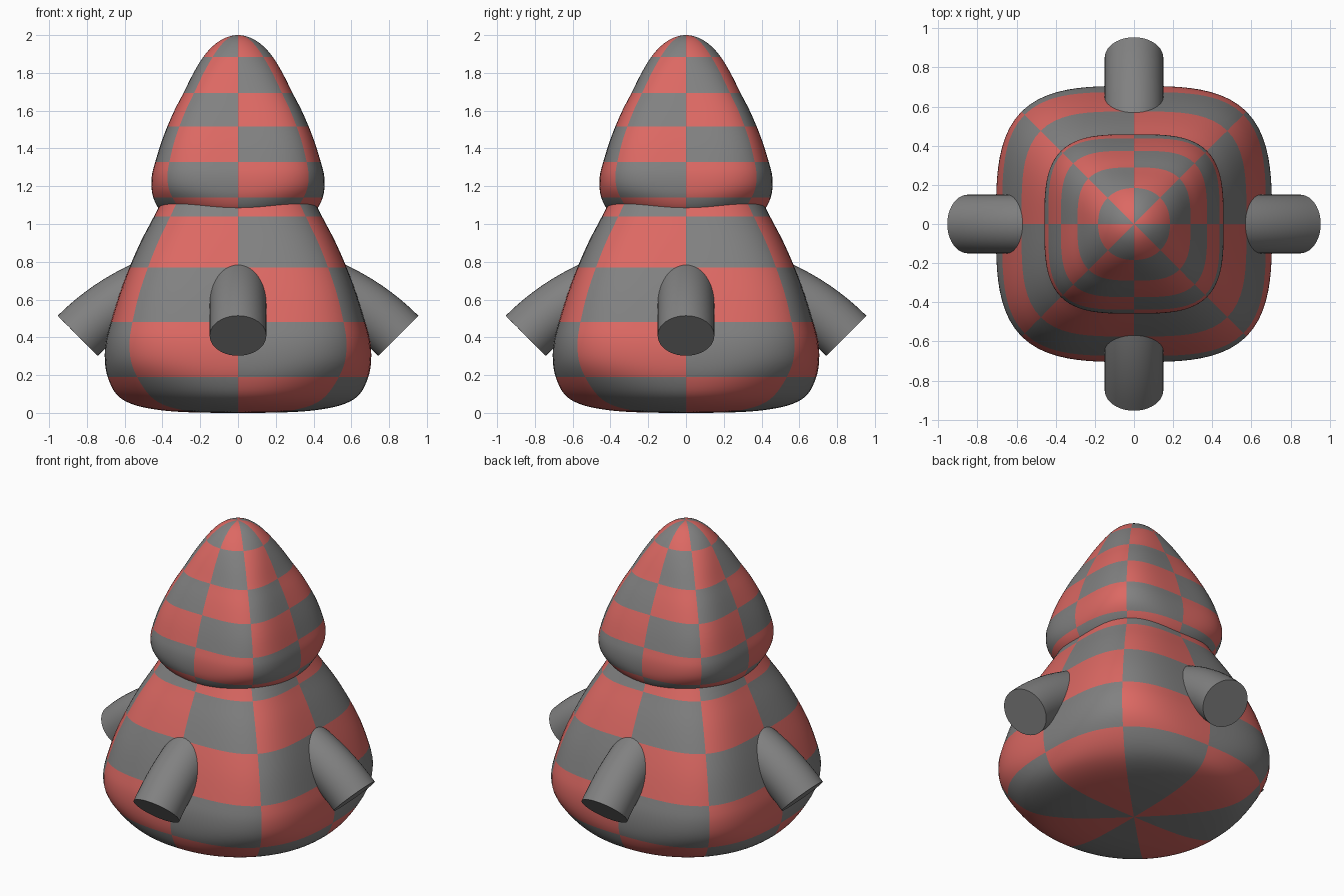
import bpy, bmesh, math
from mathutils import Vector

if "Cube" in bpy.data.objects:
    bpy.data.objects.remove(bpy.data.objects["Cube"])


def material(name, rgb):
    m = bpy.data.materials.new(name)
    m.diffuse_color = (*rgb, 1)
    m.use_nodes = True
    m.node_tree.nodes["Principled BSDF"].inputs["Base Color"].default_value = m.diffuse_color
    return m


GREY = material("grey", (0.22, 0.22, 0.22))
RED = material("soft red", (0.72, 0.14, 0.125))

# Lobe profile: half-width, height, squareness of the cross-section
PROFILE = [(0, 0, 2), (.28, .004, 2), (.45, .02, 2), (.57, .05, 2.1), (.645, .1, 2.25),
           (.69, .19, 2.7), (.705, .28, 3.2), (.70, .38, 3.5), (.674, .48, 3.7),
           (.628, .63, 3.8), (.575, .77, 3.7), (.513, .91, 3.5), (.445, 1.04, 3.2),
           (.365, 1.2, 2.7), (.283, 1.335, 2.2), (.20, 1.428, 2), (.105, 1.49, 2), (0, 1.513, 2)]
ROWS = [.19, .48, .77, 1.04, 1.335]     # heights where the check rows change
SEG = 96


def smooth_profile(sub=4):
    pts = [Vector(p) for p in PROFILE]
    flip = lambda p: Vector((-p.x, p.y, p.z))
    ext = [flip(pts[1])] + pts + [flip(pts[-2])]
    out = []
    for i in range(1, len(ext) - 2):
        a, b, c, d = ext[i - 1:i + 3]
        for s in range(sub):
            t = s / sub
            out.append(0.5 * (2 * b + (c - a) * t + (2 * a - 5 * b + 4 * c - d) * t * t
                              + (3 * b - a - 3 * c + d) * t ** 3))
    return out[1:]                      # poles are added separately


def finish(name, bm, mats, sharp=40):
    bmesh.ops.recalc_face_normals(bm, faces=bm.faces)
    me = bpy.data.meshes.new(name)
    bm.to_mesh(me)
    bm.free()
    ob = bpy.data.objects.new(name, me)
    bpy.context.collection.objects.link(ob)
    for m in mats:
        me.materials.append(m)
    bpy.ops.object.select_all(action='DESELECT')
    ob.select_set(True)
    bpy.context.view_layer.objects.active = ob
    bpy.ops.object.shade_smooth_by_angle(angle=math.radians(sharp))
    return ob


def bridge(bm, rings):
    n = len(rings[0])
    for a, b in zip(rings, rings[1:]):
        for j in range(n):
            k = (j + 1) % n
            bm.faces.new((a[j], a[k], b[k], b[j]))


# Rounded-square lobe with a checked surface
def lobe(name, scale, base, parity):
    bm = bmesh.new()
    rings = []
    for w, z, n in smooth_profile():
        ring = []
        for j in range(SEG):
            a = math.tau * j / SEG
            c, s = math.cos(a), math.sin(a)
            r = w / (abs(c) ** n + abs(s) ** n) ** (1 / n)
            ring.append(bm.verts.new((r * c, r * s, z)))
        rings.append(ring)
    bridge(bm, rings)
    for ring, z in ((rings[0], 0), (rings[-1], PROFILE[-1][1])):
        pole = bm.verts.new((0, 0, z))
        for j in range(SEG):
            bm.faces.new((ring[j], ring[(j + 1) % SEG], pole))
    for f in bm.faces:
        p = f.calc_center_median()
        sector = int((math.atan2(p.y, p.x) % math.tau) / (math.pi / 4))
        row = sum(p.z > h for h in ROWS)
        f.material_index = (sector + row + parity + 1) % 2
    for v in bm.verts:
        v.co = v.co * scale + Vector((0, 0, base))
    finish(name, bm, (GREY, RED), 60)


lobe("body", 1, 0, 0)
lobe("head", .65, 2 - .65 * PROFILE[-1][1], 1)


# Round arm bending downward away from the body centre
def arm(name, turn, bend=1.2, radius=.15, sides=40, steps=14):
    bm = bmesh.new()
    rings = []
    for i in range(steps + 1):
        t = math.radians(8 + 37 * i / steps)
        ring = []
        for j in range(sides):
            a = math.tau * j / sides
            d = bend + radius * math.cos(a)
            x, y = d * math.sin(t), radius * math.sin(a)
            ring.append(bm.verts.new((x * math.cos(turn) - y * math.sin(turn),
                                      x * math.sin(turn) + y * math.cos(turn),
                                      d * math.cos(t) - .44)))
        rings.append(ring)
    bridge(bm, rings)
    bm.faces.new(rings[0])
    bm.faces.new(rings[-1])
    finish(name, bm, (GREY,))


for i, side in enumerate(("right", "back", "left", "front")):
    arm(side + "_arm", i * math.pi / 2)
